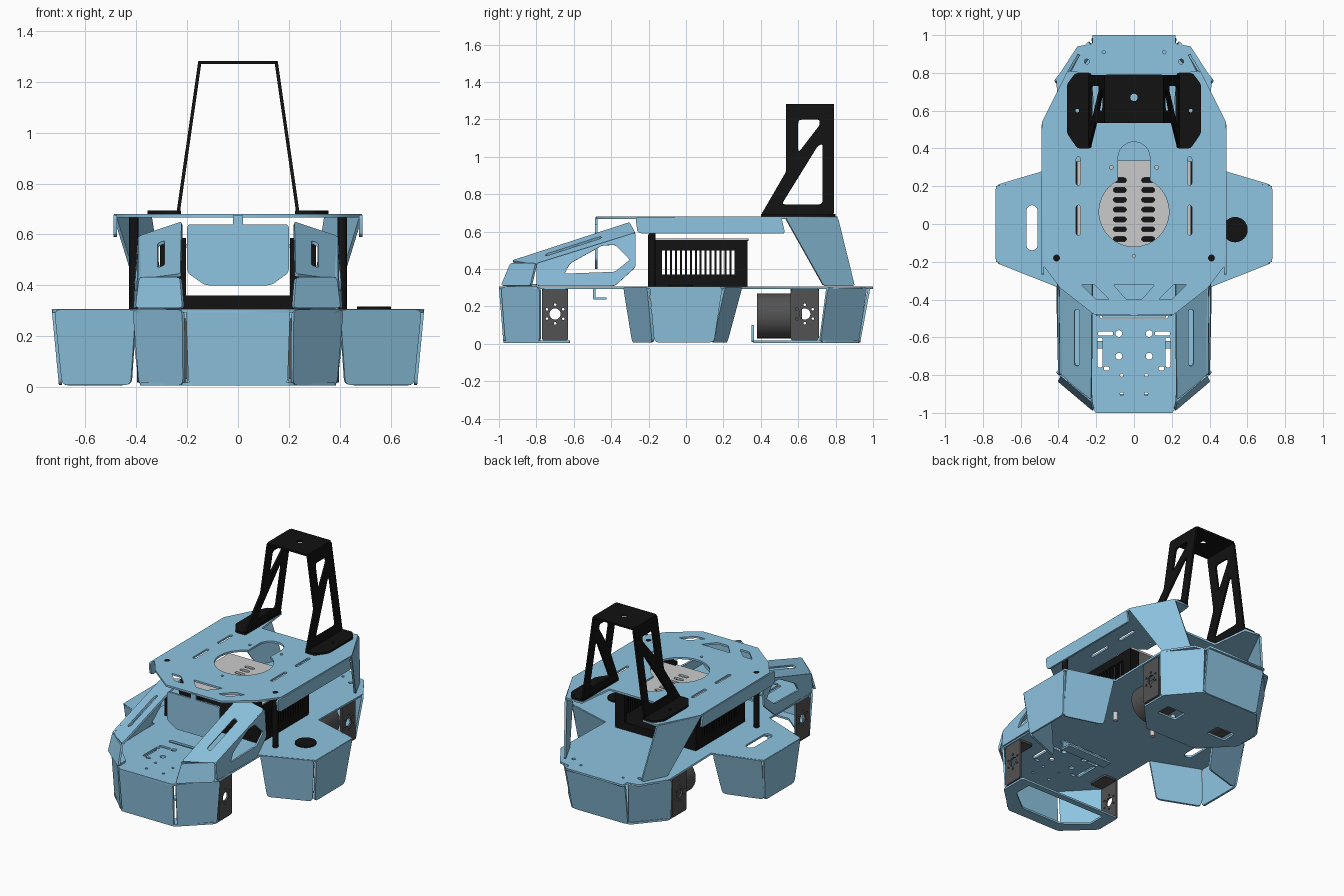
import bpy, math
from mathutils import Vector, Matrix

if "Cube" in bpy.data.objects:
    bpy.data.objects.remove(bpy.data.objects["Cube"])


def material(name, rgb):
    m = bpy.data.materials.new(name)
    m.diffuse_color = (*rgb, 1)
    m.use_nodes = True
    m.node_tree.nodes["Principled BSDF"].inputs["Base Color"].default_value = m.diffuse_color
    return m


BLUE = material("blue_sheet_metal", (0.27, 0.55, 0.75))
BLACK = material("black_metal", (0.006, 0.006, 0.006))
DARK = material("dark_grey_metal", (0.085, 0.085, 0.085))


def rounded(pts, r):
    """Round the corners of a 2D polygon."""
    out = []
    for i, p in enumerate(pts):
        a, b = pts[i - 1] - p, pts[(i + 1) % len(pts)] - p
        k = min(r, 0.4 * min(a.length, b.length))
        s, e = p + a.normalized() * k, p + b.normalized() * k
        for t in (0, 0.33, 0.67, 1):
            out.append(s * (1 - t) ** 2 + p * 2 * t * (1 - t) + e * t * t)
    return out


def sheet(name, pts, holes=(), mat=BLUE, t=0.013, r=0.015, hr=0.012):
    """Flat sheet metal in the plane of its first three points, with cut holes."""
    P = [Vector(p) for p in pts]
    ux = (P[1] - P[0]).normalized()
    n = ux.cross(P[2] - P[0]).normalized()
    uy = n.cross(ux)
    ax = max(range(3), key=lambda i: abs(n[i]))

    def flat(p):
        d = Vector(p) - P[0]
        d[ax] -= d.dot(n) / n[ax]
        return Vector((d.dot(ux), d.dot(uy)))

    cu = bpy.data.curves.new(name, 'CURVE')
    cu.dimensions, cu.fill_mode, cu.extrude = '2D', 'BOTH', t / 2
    for loop, rad in [(pts, r)] + [(h, hr) for h in holes]:
        q = [flat(p) for p in loop]
        if len(q) < 12:
            q = rounded(q, rad)
        sp = cu.splines.new('POLY')
        sp.points.add(len(q) - 1)
        for v, c in zip(sp.points, q):
            v.co = (c.x, c.y, 0, 1)
        sp.use_cyclic_u = True
    ob = bpy.data.objects.new(name, cu)
    ob.matrix_world = Matrix.Translation(P[0]) @ Matrix((ux, uy, n)).transposed().to_4x4()
    bpy.context.collection.objects.link(ob)
    if mat:
        cu.materials.append(mat)


def sym(half):
    return list(half) + [(-x, y) for x, y in reversed(half)]


def at(z, pts):
    return [(x, y, z) for x, y in pts]


def xat(x, pts):
    return [(x, y, z) for y, z in pts]


def arc(x, y, r, a0=0, a1=345, n=24):
    return [(x + r * math.cos(math.radians(a0 + (a1 - a0) * i / (n - 1))),
             y + r * math.sin(math.radians(a0 + (a1 - a0) * i / (n - 1)))) for i in range(n)]


def slot(x, y, w, l):
    """Rounded slot, w across x and l along y."""
    r = min(w, l) / 2
    if l >= w:
        return arc(x, y + l / 2 - r, r, 0, 180, 7) + arc(x, y - l / 2 + r, r, 180, 360, 7)
    return arc(x + w / 2 - r, y, r, -90, 90, 7) + arc(x - w / 2 + r, y, r, 90, 270, 7)


def rect(x, y, w, l):
    return [(x - w / 2, y - l / 2), (x + w / 2, y - l / 2), (x + w / 2, y + l / 2), (x - w / 2, y + l / 2)]


def cyl(name, loc, r, h, mat, axis='Z', n=24):
    rot = {'X': (0, math.pi / 2, 0), 'Y': (math.pi / 2, 0, 0), 'Z': (0, 0, 0)}[axis]
    bpy.ops.mesh.primitive_cylinder_add(vertices=n, radius=r, depth=h, location=loc, rotation=rot)
    o = bpy.context.object
    o.name = name
    if mat:
        o.data.materials.append(mat)
    bpy.ops.object.shade_smooth_by_angle(angle=math.radians(35))


def box(name, loc, size, mat):
    bpy.ops.mesh.primitive_cube_add(size=1, location=loc)
    o = bpy.context.object
    o.name, o.scale = name, size
    if mat:
        o.data.materials.append(mat)


# Base plate with front mounting holes and the wing slot
base = sym([(0.2, -1), (0.4, -0.8), (0.4, -0.335), (0.73, -0.2), (0.73, 0.2), (0.4, 0.3),
            (0.41, 0.77), (0.3, 0.94), (0.22, 0.955), (0.22, 1.0)])
holes = [slot(-0.54, -0.02, 0.06, 0.24), rect(0, -0.487, 0.36, 0.028)]
for s in (1, -1):
    holes += [arc(s * 0.08, y, 0.018, n=14) for y in (-0.58, -0.7)]
    holes += [arc(s * x, y, 0.009, n=12) for x, y in ((0.065, -0.8), (0.065, -0.9), (0.16, 0.91))]
    holes += [rect(s * 0.18, -0.68, 0.025, 0.16), rect(s * 0.15, -0.58, 0.08, 0.02),
              rect(s * 0.145, -0.765, 0.03, 0.02), arc(s * 0.25, 0.86, 0.013, n=14)]
sheet("base_plate", at(0.3, base), [at(0.3, h) for h in holes])

# Bottom plates, the front one an open frame
sheet("front_bottom_frame", at(0.012, sym([(0.2, -0.975), (0.385, -0.8), (0.385, -0.62)])),
      [at(0, sym([(0.15, -0.9), (0.3, -0.78), (0.3, -0.66)]))])
sheet("rear_bottom_plate", at(0.012, sym([(0.2, 0.36), (0.38, 0.55), (0.38, 0.74), (0.22, 0.925)])),
      [at(0, rect(s * 0.2, 0.6, 0.14, 0.1)) for s in (1, -1)])
sheet("rear_bottom_lip", [(-0.2, 0.357, 0.01), (0.2, 0.357, 0.01), (0.2, 0.357, 0.1), (-0.2, 0.357, 0.1)])


def skirt(name, a, b, c, d):
    sheet(name, [(*a, 0.305), (*b, 0.305), (*d, 0.008), (*c, 0.008)], r=0.025)


# Skirt panels folded down around the base
skirt("front_skirt", (-0.205, -0.994), (0.205, -0.994), (-0.195, -0.97), (0.195, -0.97))
skirt("rear_skirt", (-0.225, 0.98), (0.225, 0.98), (-0.21, 0.925), (0.21, 0.925))
for s in (1, -1):
    for name, *q in (("front_corner_skirt", (.215, -.985), (.41, -.78), (.205, -.962), (.385, -.78)),
                     ("rear_corner_skirt", (.235, .965), (.42, .755), (.222, .918), (.385, .715)),
                     ("wing_front_skirt", (.40, -.33), (.72, -.203), (.42, -.285), (.69, -.175)),
                     ("wing_side_skirt", (.726, -.195), (.726, .195), (.698, -.17), (.698, .15)),
                     ("wing_rear_skirt", (.72, .203), (.41, .295), (.69, .16), (.43, .215))):
        skirt(name, *[(s * x, y) for x, y in q])

# Motor brackets, motors
for s in (1, -1):
    for y, l in ((-0.7, 0.14), (0.635, 0.15)):
        hub = [arc(y, 0.16, 0.03, n=20)]
        for k in range(6):
            a = math.radians(60 * k + 30)
            hub.append(arc(y + 0.05 * math.cos(a), 0.16 + 0.05 * math.sin(a), 0.007, n=12))
        sheet("motor_bracket", xat(s * 0.39, rect(y, 0.155, l, 0.275)), [xat(0, h) for h in hub], DARK)
        sheet("motor_bracket_top", at(0.287, rect(s * 0.34, y, 0.1, l)), (), DARK)
    cyl("rear_motor", (s * 0.22, 0.5, 0.15), 0.12, 0.24, DARK, 'Y', 32)
    for y in (0.0, 0.2):
        cyl("underside_spacer", (s * 0.15, y, 0.265), 0.015, 0.06, None)
box("front_hook_leg", (0, -0.49, 0.27), (0.34, 0.012, 0.06), BLUE)
box("front_hook_foot", (0, -0.46, 0.243), (0.34, 0.07, 0.012), BLUE)

# Front cheeks: slotted sloping top, windowed side, angled end
for s in (1, -1):
    sheet("cheek_top", [(s * .225, -.93, .44), (s * .22, -.3, .645), (s * .385, -.27, .59), (s * .385, -.8, .43)],
          [at(0, slot(s * 0.3, -0.6, 0.028, 0.3))])
    sheet("cheek_side", [(s * .387, -.8, .43), (s * .387, -.27, .595), (s * .4, -.27, .41), (s * .4, -.38, .31),
                         (s * .4, -.8, .31)],
          [xat(0, [(-.65, .375), (-.62, .43), (-.45, .525), (-.38, .53), (-.3, .45), (-.38, .385)])])
    sheet("cheek_end", [(s * .385, -.8, .43), (s * .225, -.935, .43), (s * .215, -.985, .31), (s * .4, -.8, .31)])
    sheet("cheek_foot", at(0.313, [(s * .22, -.965), (s * .39, -.8), (s * .32, -.8), (s * .22, -.9)]))

# Hanging front panel
sheet("front_panel", [(-.2, -.48, .64), (.2, -.48, .64), (.2, -.48, .45), (.13, -.48, .4), (-.13, -.48, .4),
                      (-.2, -.48, .45)])
box("front_panel_tab", (0, -0.48, 0.655), (0.04, 0.013, 0.04), BLUE)

# Top deck with keyhole opening and slots
deck = sym([(0.21, -0.48), (0.39, -0.34), (0.48, -0.22), (0.487, 0.54), (0.345, 0.81), (0.23, 0.8), (0.2, 0.545)])
key = arc(0, 0.065, 0.185, 117, 423, 32) + arc(0, 0.35, 0.085, 0, 180, 12)
cuts = [key, [(-.11, -.32), (.11, -.32), (.04, -.4), (-.04, -.4)], arc(0, -0.17, 0.009, n=12)]
for s in (1, -1):
    cuts += [slot(s * 0.295, 0.28, 0.022, 0.15), slot(s * 0.295, 0.02, 0.022, 0.16),
             [(s * .13, -.4), (s * .2, -.4), (s * .28, -.32), (s * .21, -.32)],
             arc(s * 0.12, 0.3, 0.01, n=12)]
sheet("top_deck", at(0.674, deck), [at(0, c) for c in cuts])
for s in (1, -1):
    sheet("deck_side_flange", xat(s * 0.483, [(-.27, .677), (-.26, .6), (-.24, .59), (.53, .59), (.51, .677)]))
    sheet("rear_corner_panel", [(s * .485, .53, .675), (s * .345, .81, .675), (s * .29, .9, .31), (s * .41, .735, .31)])
    cyl("deck_post", (s * 0.41, -0.18, 0.493), 0.018, 0.376, BLACK)

# Vented computer case under the deck
box("case_floor", (0, 0.065, 0.333), (0.6, 0.53, 0.052), BLACK)
for s in (1, -1):
    vents = [rect(-0.12 + 0.0265 * k, 0.435, 0.016, 0.13) for k in range(15)]
    sheet("case_side", xat(s * 0.3, rect(0.065, 0.43, 0.53, 0.25)), [xat(0, v) for v in vents], BLACK, hr=0.003)
    box("case_front_pillar", (s * 0.255, -0.19, 0.445), (0.1, 0.025, 0.28), BLACK)
    box("case_rear_pillar", (s * 0.27, 0.32, 0.43), (0.07, 0.02, 0.25), BLACK)
grille = [slot(s * 0.075, -0.08 + 0.052 * k, 0.07, 0.026) for s in (1, -1) for k in range(7)]
sheet("case_lid", at(0.556, rect(0, 0.07, 0.6, 0.53)), [at(0, g) for g in grille], None)
cyl("power_button", (0.535, -0.03, 0.31), 0.067, 0.012, BLACK, n=32)

# Tall sensor stand: feet, braced legs, top bar
for s in (1, -1):
    leg = [(s * .235, .4, .687), (s * .235, .79, .687), (s * .15, .79, 1.28), (s * .15, .535, 1.28),
           (s * .2, .535, .92)]
    sheet("stand_leg", leg, [xat(0, [(.51, .745), (.73, .745), (.73, 1.07), (.705, 1.06)]),
                             xat(0, [(.6, 1.02), (.6, 1.2), (.715, 1.2), (.715, 1.17)])], BLACK, hr=0.02)
    sheet("stand_foot", at(0.687, [(s * .225, .4), (s * .3, .4), (s * .355, .48), (s * .355, .74), (s * .31, .8),
                                   (s * .225, .8)]), [at(0, arc(s * .3, .6, .01, n=12))], BLACK)
sheet("stand_top", at(1.276, rect(0, 0.663, 0.31, 0.257)), [at(0, arc(0, 0.67, 0.02, n=16))], BLACK)

# Turn the sheet outlines into meshes
bpy.ops.object.select_all(action='DESELECT')
for o in bpy.context.scene.objects:
    if o.type == 'CURVE':
        o.select_set(True)
        bpy.context.view_layer.objects.active = o
bpy.ops.object.convert(target='MESH')
